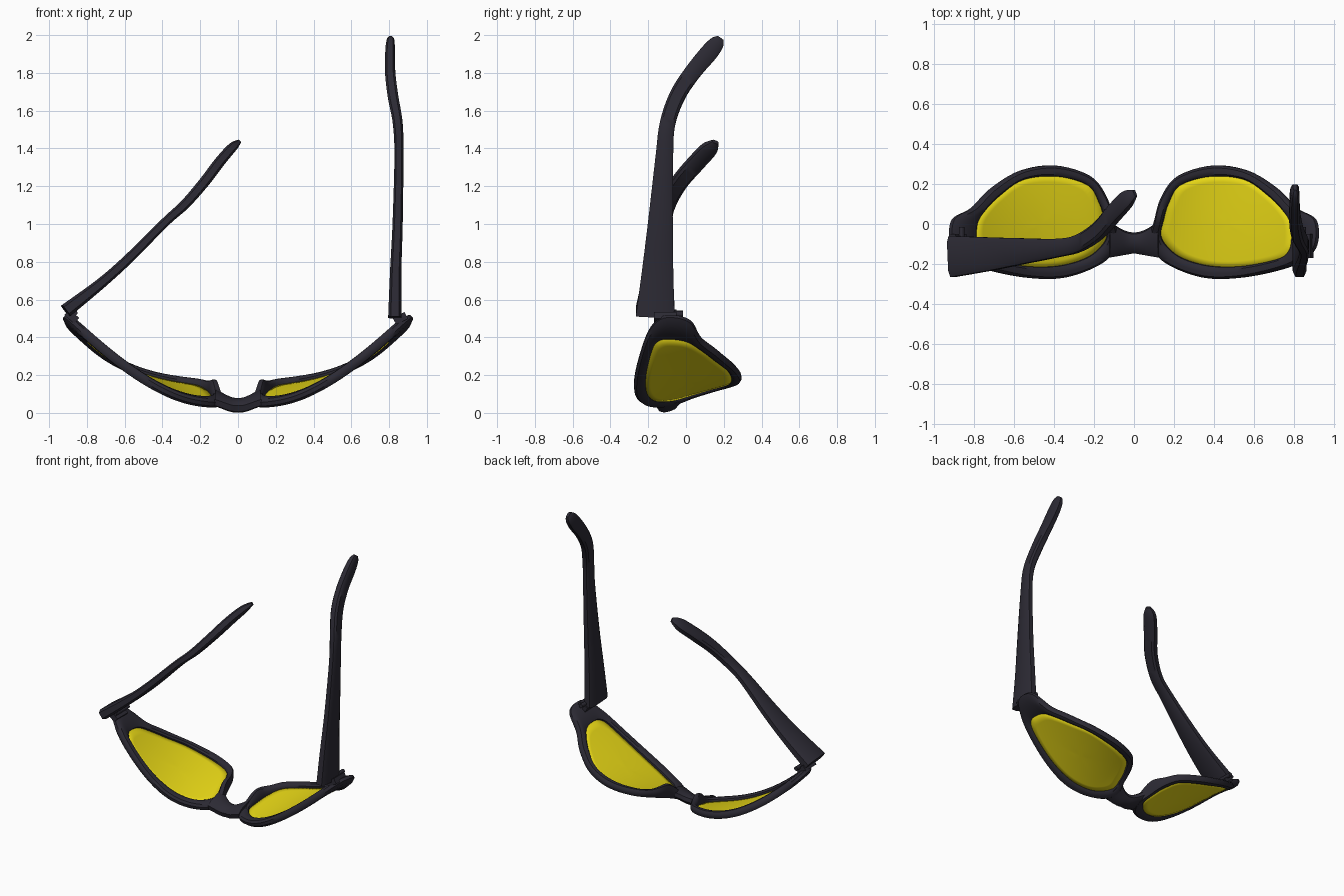
import bpy, bmesh, math
from mathutils import Vector

if "Cube" in bpy.data.objects:
    bpy.data.objects.remove(bpy.data.objects["Cube"])


def material(name, rgb):
    m = bpy.data.materials.new(name)
    m.diffuse_color = (*rgb, 1)
    m.use_nodes = True
    m.node_tree.nodes["Principled BSDF"].inputs["Base Color"].default_value = m.diffuse_color
    return m


DARK = material("dark_plastic", (0.025, 0.023, 0.034))
YELLOW = material("yellow_tint", (0.8, 0.68, 0.008))


def make(name, verts, faces, mat, mirror=False, angle=40):
    me = bpy.data.meshes.new(name)
    me.from_pydata([tuple(v) for v in verts], [], faces)
    bm = bmesh.new()
    bm.from_mesh(me)
    bmesh.ops.recalc_face_normals(bm, faces=bm.faces)
    bm.to_mesh(me)
    bm.free()
    me.materials.append(mat)
    ob = bpy.data.objects.new(name, me)
    bpy.context.collection.objects.link(ob)
    if mirror:
        ob.modifiers.new("mirror", 'MIRROR')
    bpy.ops.object.select_all(action='DESELECT')
    ob.select_set(True)
    bpy.context.view_layer.objects.active = ob
    bpy.ops.object.shade_smooth_by_angle(angle=math.radians(angle))
    return ob


def catmull(pts, steps, closed):
    n, out = len(pts), []
    get = (lambda i: pts[i % n]) if closed else (lambda i: pts[max(0, min(n - 1, i))])
    for i in range(n if closed else n - 1):
        a, b, c, d = (get(i + k) for k in (-1, 0, 1, 2))
        for s in range(steps):
            t = s / steps
            out.append(0.5 * (2 * b + (c - a) * t + (2 * a - 5 * b + 4 * c - d) * t * t
                              + (3 * b - a - 3 * c + d) * t ** 3))
    if not closed:
        out.append(pts[-1])
    return out


def skin(rings, closed):
    n, m = len(rings), len(rings[0])
    faces = [(i * m + j, i * m + (j + 1) % m, (i + 1) % n * m + (j + 1) % m, (i + 1) % n * m + j)
             for i in range(n if closed else n - 1) for j in range(m)]
    if not closed:
        faces += [tuple(range(m)), tuple((n - 1) * m + j for j in range(m))]
    return [p for r in rings for p in r], faces


# Wrapped front surface shared by rims, lenses and bridge; its tilt fades outwards
def height(x, y):
    x = abs(x)
    return 0.008 + 0.58 * x * x + (0.35 - 0.57 * x) * (y + 0.2) - 0.042 * math.exp(-(x / 0.1) ** 2)


def wrap(x, y, depth):
    n = Vector((-1.16 * x, -(0.35 - 0.57 * abs(x)), 1)).normalized()
    return Vector((x, y, height(x, y))) + n * depth


# Rim outline: outer x, outer y, inner x, inner y
LOOP = [(.085, -.06, .14, -.05), (.11, .04, .155, .03), (.145, .15, .18, .11),
        (.225, .245, .24, .2), (.40, .295, .40, .242), (.58, .268, .575, .222),
        (.73, .178, .70, .137), (.83, .078, .775, .06), (.925, .02, .81, 0),
        (.935, -.09, .815, -.08), (.89, -.165, .80, -.14), (.785, -.22, .745, -.178),
        (.58, -.265, .57, -.21), (.40, -.27, .40, -.208), (.25, -.23, .26, -.17),
        (.13, -.16, .18, -.115)]
loop = catmull([Vector(p) for p in LOOP], 6, True)
SECTION = [(0, .3), (.2, .03), (.5, 0), (.8, .05), (1, .25), (1, .75), (.8, .97), (.5, 1), (.2, .97), (0, .7)]

rings = []
for ox, oy, ix, iy in loop:
    # deeper next to the nose to form the pads
    deep = 0.052 + 0.045 * math.exp(-((ox - .12) / .06) ** 2 - ((oy - .06) / .1) ** 2)
    rings.append([wrap(ox + (ix - ox) * u, oy + (iy - oy) * u, w * deep) for u, w in SECTION])
make("lens_rims", *skin(rings, True), DARK, mirror=True)

# Lenses: curved discs tucked into the rims
cx, cy, K = 0.48, 0.0, 7
edge = [(cx + (p[2] - cx) * 1.02, cy + (p[3] - cy) * 1.02) for p in loop]
verts = [wrap(cx + (x - cx) * k / K, cy + (y - cy) * k / K, 0.02) for k in range(1, K + 1) for x, y in edge]
m = len(edge)
faces = [(k * m + j, k * m + (j + 1) % m, (k + 1) * m + (j + 1) % m, (k + 1) * m + j)
         for k in range(K - 1) for j in range(m)]
verts.append(wrap(cx, cy, 0.02))
faces += [(len(verts) - 1, (j + 1) % m, j) for j in range(m)]
lens = make("lenses", verts, faces, YELLOW, mirror=True)
sol = lens.modifiers.new("thickness", 'SOLIDIFY')
sol.thickness, sol.offset = 0.012, 0

# Bridge over the nose
rings = []
for i in range(17):
    x = -0.13 + 0.26 * i / 16
    t = abs(x) / 0.13
    top, bot = -0.035 + 0.065 * t * t, -0.13 - 0.025 * t
    rings.append([wrap(x, top + (bot - top) * u, 0.002 + w * 0.066) for u, w in SECTION])
make("bridge", *skin(rings, False), DARK)


# Temples: path x, y, z with half thickness and half height
def temple(name, stations):
    pts = catmull([Vector(s) for s in stations], 5, False)
    rings = []
    for i, p in enumerate(pts):
        tan = Vector((pts[min(i + 1, len(pts) - 1)] - pts[max(i - 1, 0)])[:3]).normalized()
        side = tan.cross(Vector((0, 1, 0))).normalized()
        up = side.cross(tan)
        rings.append([Vector(p[:3]) + side * p[3] * a + up * p[4] * b for a, b in
                      ((1, .7), (.6, 1), (-.6, 1), (-1, .7), (-1, -.7), (-.6, -1), (.6, -1), (1, -.7))])
    make(name, *skin(rings, False), DARK)


temple("right_temple", [
    (.83, -.163, .505, .035, .103), (.835, -.15, .75, .03, .083), (.845, -.136, 1.0, .027, .066),
    (.852, -.115, 1.35, .024, .047), (.846, -.098, 1.53, .026, .041), (.82, -.045, 1.68, .028, .042),
    (.806, .033, 1.8, .027, .044), (.805, .12, 1.905, .025, .047), (.807, .165, 1.96, .02, .038),
    (.808, .184, 1.985, .01, .018)])
temple("left_temple", [
    (-.912, -.163, .54, .037, .103), (-.72, -.15, .69, .028, .083), (-.57, -.137, .825, .026, .066),
    (-.385, -.12, 1.01, .024, .046), (-.28, -.098, 1.105, .026, .042), (-.18, -.035, 1.22, .028, .043),
    (-.1, .055, 1.325, .028, .045), (-.035, .125, 1.4, .024, .042), (.005, .155, 1.435, .01, .018)])


# Hinges: small block and pin joining frame and temple
def hinge(name, x, z, tilt):
    bm = bmesh.new()
    bmesh.ops.create_cube(bm, size=1)
    bmesh.ops.scale(bm, vec=(.07, .12, .04), verts=bm.verts)
    pin = bmesh.ops.create_cone(bm, cap_ends=True, segments=12, radius1=.014, radius2=.014, depth=.15)["verts"]
    for v in pin:
        v.co = (v.co.x, v.co.z + .02, v.co.y + .025)
    me = bpy.data.meshes.new(name)
    bm.to_mesh(me)
    bm.free()
    me.materials.append(DARK)
    ob = bpy.data.objects.new(name, me)
    ob.location, ob.rotation_euler = (x, -.11, z), (0, tilt, 0)
    bpy.context.collection.objects.link(ob)


hinge("right_hinge", .86, .5, -.5)
hinge("left_hinge", -.88, .51, .7)
